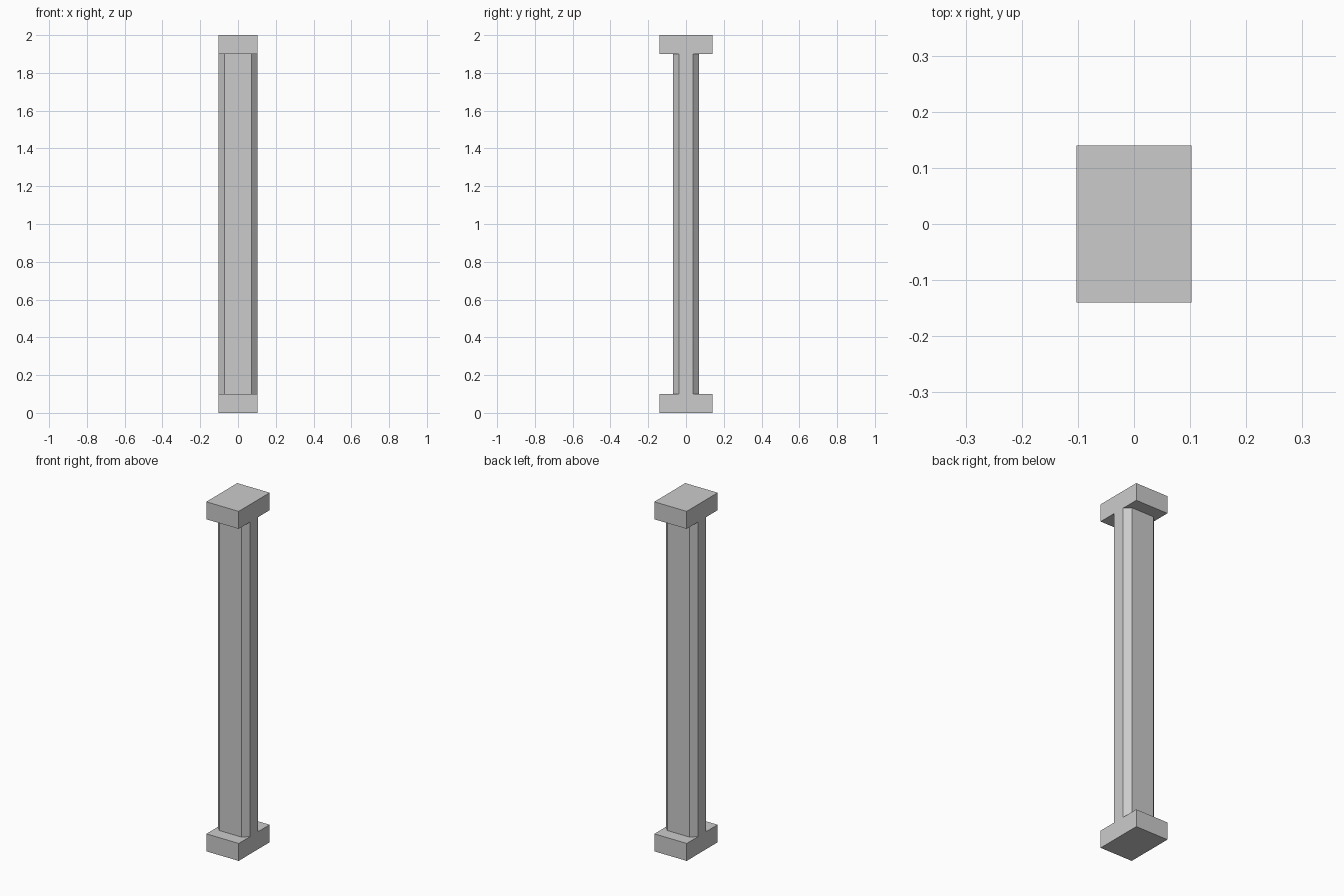
import bpy
import bmesh

if "Cube" in bpy.data.objects:
    bpy.data.objects.remove(bpy.data.objects["Cube"])


def prism(name, outline, z0, z1):
    """Extrude a closed xy outline from z0 up to z1."""
    bm = bmesh.new()
    face = bm.faces.new([bm.verts.new((x, y, z0)) for x, y in outline])
    ext = bmesh.ops.extrude_face_region(bm, geom=[face], use_keep_orig=True)
    top = [v for v in ext["geom"] if isinstance(v, bmesh.types.BMVert)]
    bmesh.ops.translate(bm, verts=top, vec=(0, 0, z1 - z0))
    bmesh.ops.recalc_face_normals(bm, faces=bm.faces)
    mesh = bpy.data.meshes.new(name)
    bm.to_mesh(mesh)
    bm.free()
    obj = bpy.data.objects.new(name, mesh)
    bpy.context.collection.objects.link(obj)
    return obj


HALF_X = 0.1025     # shared half width of blocks and shaft
BLOCK_Y = 0.14      # block half depth
SHAFT_Y = 0.068     # shaft half depth
CHAMFER = 0.032     # corner cut on the shaft
BLOCK_H = 0.1
HEIGHT = 2.0

# Base and capital blocks
block = [(-HALF_X, -BLOCK_Y), (HALF_X, -BLOCK_Y), (HALF_X, BLOCK_Y), (-HALF_X, BLOCK_Y)]
prism("base_block", block, 0, BLOCK_H)
prism("top_block", block, HEIGHT - BLOCK_H, HEIGHT)

# Shaft with chamfered corners
cx, cy = HALF_X - CHAMFER, SHAFT_Y - CHAMFER
shaft = [(cx, -SHAFT_Y), (HALF_X, -cy), (HALF_X, cy), (cx, SHAFT_Y)]
shaft += [(-x, -y) for x, y in shaft]
prism("shaft", shaft, BLOCK_H, HEIGHT - BLOCK_H)
